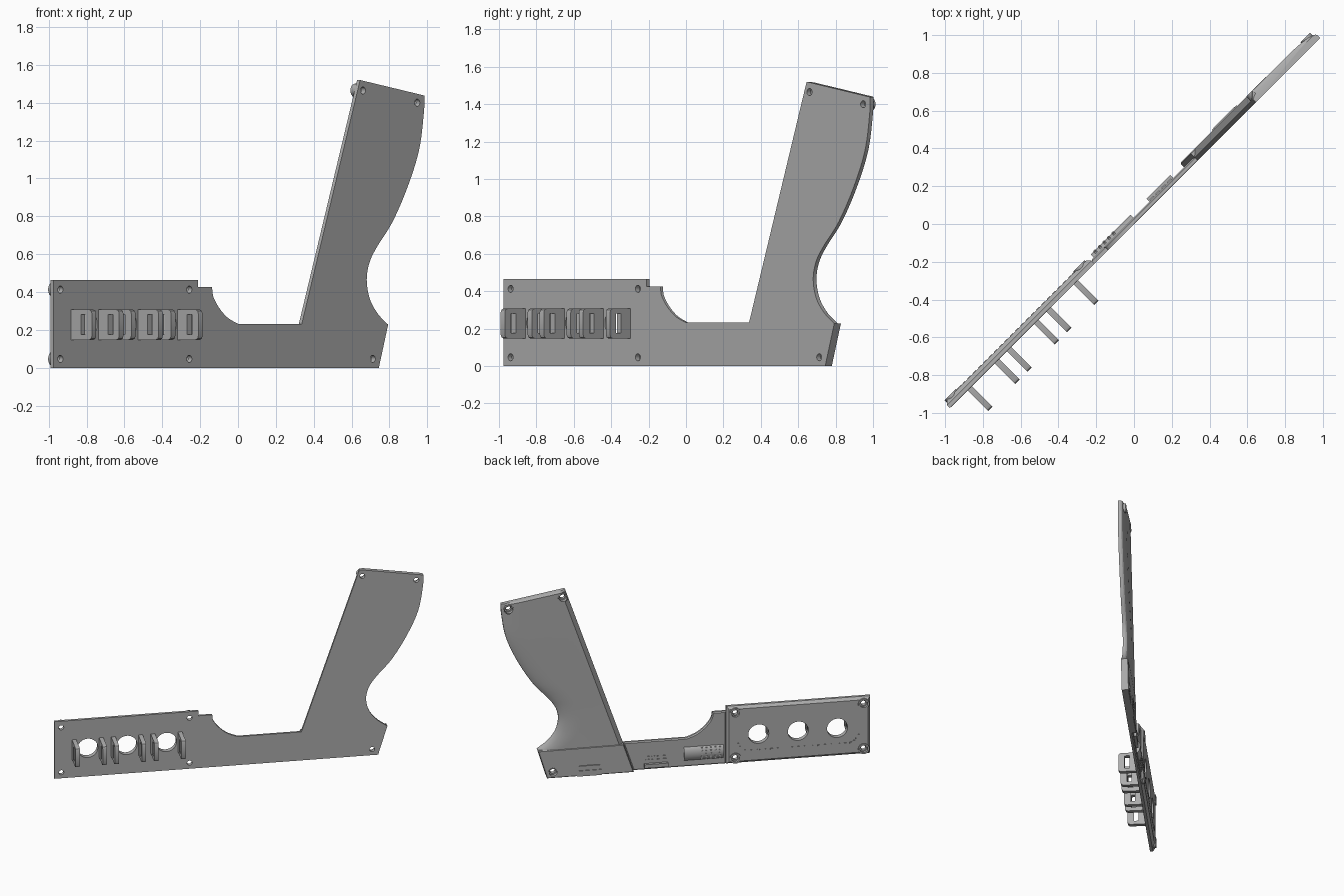
import bpy, bmesh, math
from mathutils import Vector, Matrix

old = bpy.data.objects.get("Cube")
if old:
    bpy.data.objects.remove(old)

R2 = math.sqrt(2)
WALL = 0.022

grey = bpy.data.materials.new("plain_grey")
grey.use_nodes = True
COL = (0.42, 0.42, 0.42, 1)
grey.diffuse_color = COL
grey.node_tree.nodes["Principled BSDF"].inputs["Base Color"].default_value = COL


def finish(bm, name):
    """Turn a bmesh into an object standing on the diagonal plane."""
    bmesh.ops.recalc_face_normals(bm, faces=bm.faces[:])
    me = bpy.data.meshes.new(name)
    bm.to_mesh(me)
    bm.free()
    me.materials.append(grey)
    ob = bpy.data.objects.new(name, me)
    bpy.context.collection.objects.link(ob)
    ob.rotation_euler.z = math.pi / 4
    return ob


def slab(name, outline, wall, chamfer=0.0, y0=0.0):
    """Extrude a side outline backwards, with an optional chamfered rim."""
    bm = bmesh.new()
    face = bm.faces.new([bm.verts.new((s * R2, y0, z)) for s, z in outline])
    res = bmesh.ops.extrude_face_region(bm, geom=[face], use_keep_orig=True)
    verts = [g for g in res["geom"] if isinstance(g, bmesh.types.BMVert)]
    top = [g for g in res["geom"] if isinstance(g, bmesh.types.BMFace)][0]
    bmesh.ops.translate(bm, verts=verts, vec=(0, wall, 0))
    bmesh.ops.recalc_face_normals(bm, faces=bm.faces[:])
    if chamfer:
        bmesh.ops.inset_region(bm, faces=[top], thickness=chamfer, use_even_offset=True)
        for v in top.verts:
            v.co.y += chamfer
    return finish(bm, name)


def add_box(bm, s, y, z):
    """Box from (min, max) ranges."""
    size = ((s[1] - s[0]) * R2, y[1] - y[0], z[1] - z[0])
    mid = (sum(s) / 2 * R2, sum(y) / 2, sum(z) / 2)
    bmesh.ops.create_cube(bm, size=1, matrix=Matrix.Translation(mid) @ Matrix.Diagonal((*size, 1)))


def add_pin(bm, s, z, r, y0, y1, seg=24):
    """Round pin pointing backwards."""
    m = Matrix.Translation((s * R2, (y0 + y1) / 2, z)) @ Matrix.Rotation(math.pi / 2, 4, "X")
    bmesh.ops.create_cone(bm, cap_ends=True, segments=seg, radius1=r, radius2=r, depth=y1 - y0, matrix=m)


def spline(pts, n=6):
    """Smooth curve through the points."""
    p = [Vector(q) for q in [pts[0], *pts, pts[-1]]]
    out = []
    for a, b, c, d in zip(p, p[1:], p[2:], p[3:]):
        for i in range(n):
            t = i / n
            out.append(0.5 * (2 * b + (c - a) * t + (2 * a - 5 * b + 4 * c - d) * t ** 2
                              + (3 * b - a - 3 * c + d) * t ** 3))
    return out + [p[-1]]


# Front panel, bridge and base block
panel = slab("front_panel", [(-0.975, 0), (-0.21, 0), (-0.21, 0.465), (-0.975, 0.465)], WALL, 0.02)
scoop = spline([(-0.137, 0.426), (-0.13, 0.375), (-0.1, 0.317), (-0.055, 0.265), (0, 0.232)])
bridge = slab("bridge", [(-0.21, 0), (0.283, 0), (0.337, 0.232), *[tuple(p) for p in scoop[::-1]],
                         (-0.21, 0.426)], 0.018, 0.008)
block = slab("grip_base", [(0.283, 0), (0.744, 0), (0.793, 0.228), (0.337, 0.232)], 0.05, 0.005)

# Grip: rows from the straight front edge to the curved rear edge
rear = spline([(0.793, 0.228), (0.738, 0.286), (0.696, 0.365), (0.68, 0.465), (0.696, 0.56),
               (0.738, 0.645), (0.817, 0.772), (0.897, 0.958), (0.957, 1.153), (0.982, 1.35),
               (0.985, 1.438)])
low, high = Vector((0.337, 0.232)), Vector((0.645, 1.52))
bm = bmesh.new()
rows = []
for i, r in enumerate(rear):
    f = low.lerp(high, (r.y - rear[0].y) / (rear[-1].y - rear[0].y))
    d = (r - f).normalized()
    sect = [(f, 0), (f, WALL), (f + d * 0.024, 0.055)]
    for k in range(6, -1, -1):
        a = k / 6 * math.pi / 2
        sect.append((r - d * 0.12 * (1 - math.cos(a)), WALL + 0.033 * math.sin(a)))
    sect.append((r, 0))
    cap = 0.035 if i == len(rear) - 1 else 1
    rows.append([bm.verts.new((p.x * R2, min(y, cap), p.y)) for p, y in sect])
for a, b in zip(rows, rows[1:]):
    for j in range(len(a)):
        k = (j + 1) % len(a)
        bm.faces.new((a[j], a[k], b[k], b[j]))
bm.faces.new(rows[0])
bm.faces.new(rows[-1])
grip = finish(bm, "grip")

# Screw bosses
panel_screws = [(s, z) for s in (-0.938, -0.257) for z in (0.047, 0.413)]
grip_screws = [(0.712, 0.047), (0.66, 1.465), (0.947, 1.4)]
bm = bmesh.new()
for s, z in panel_screws:
    add_pin(bm, s, z, 0.042, 0.01, 0.05)
for s, z in grip_screws:
    add_pin(bm, s, z, 0.036, 0.01, 0.058)
bosses = finish(bm, "screw_bosses")

# Slotted tabs either side of each round opening
openings = (-0.798, -0.59, -0.38)
bm = bmesh.new()
for c in openings:
    for side in (-1, 1):
        x = (c + side * 0.072) * R2
        prof = [(0.004, 0.148), (-0.135, 0.148), (-0.149, 0.154), (-0.155, 0.168)]
        prof += [(y, 0.455 - z) for y, z in prof[::-1]]
        f = bm.faces.new([bm.verts.new((x - 0.016, y, z)) for y, z in prof])
        ext = bmesh.ops.extrude_face_region(bm, geom=[f], use_keep_orig=True)
        bmesh.ops.translate(bm, vec=(0.032, 0, 0),
                            verts=[g for g in ext["geom"] if isinstance(g, bmesh.types.BMVert)])
tabs = finish(bm, "slotted_tabs")

# Cutters: through holes, screw recesses and tab slots
bm = bmesh.new()
for s, z in panel_screws + grip_screws:
    add_pin(bm, s, z, 0.019, -0.02, 0.1)
for c in openings:
    add_pin(bm, c, 0.23, 0.077, -0.02, 0.1, 40)
holes = finish(bm, "hole_cutter")
bm = bmesh.new()
for s, z in panel_screws + grip_screws:
    add_pin(bm, s, z, 0.029, 0.03, 0.1)
recesses = finish(bm, "recess_cutter")
bm = bmesh.new()
add_box(bm, (-0.93, -0.25), (-0.108, -0.072), (0.177, 0.282))
slots = finish(bm, "slot_cutter")

jobs = [(o, (holes, recesses)) for o in (panel, block, grip, bosses)] + [(tabs, (slots,))]
for ob, cutters in jobs:
    for cutter in cutters:
        mod = ob.modifiers.new("cut", "BOOLEAN")
        mod.operation, mod.object, mod.solver = "DIFFERENCE", cutter, "EXACT"
bpy.context.view_layer.update()
deps = bpy.context.evaluated_depsgraph_get()
baked = [(ob, bpy.data.meshes.new_from_object(ob.evaluated_get(deps))) for ob, _ in jobs]
for ob, me in baked:
    ob.modifiers.clear()
    ob.data = me
for cutter in (holes, recesses, slots):
    bpy.data.objects.remove(cutter)

# Half-round barrel with raised grip studs on the bridge
bm = bmesh.new()
ends = []
for s in (-0.195, 0.015):
    ends.append([bm.verts.new((s * R2, 0.01 + 0.038 * math.sin(a), 0.105 + 0.06 * math.cos(a)))
                 for a in [k / 16 * math.pi for k in range(17)]])
for j in range(17):
    k = (j + 1) % 17
    bm.faces.new((ends[0][j], ends[0][k], ends[1][k], ends[1][j]))
for e in ends:
    bm.faces.new(e)
barrel = finish(bm, "half_round_barrel")
bm = bmesh.new()
for i in range(5):
    for a in (0.8, 1.2, 1.6, 2.0, 2.4):
        y, z, s = 0.01 + 0.038 * math.sin(a), 0.105 + 0.06 * math.cos(a), -0.18 + i * 0.024
        add_box(bm, (s, s + 0.01), (y - 0.005, y + 0.003), (z - 0.005, z + 0.005))
finish(bm, "barrel_studs")

# Small catches and ribs along the lower edge
bm = bmesh.new()
add_box(bm, (0.1, 0.225), (0.02, 0.048), (0.02, 0.05))
for z in (0.075, 0.1):
    for i in range(4):
        add_box(bm, (0.105 + i * 0.031, 0.125 + i * 0.031), (0.02, 0.032), (z, z + 0.008))
add_box(bm, (0.455, 0.585), (0.05, 0.06), (0.0, 0.045))
add_box(bm, (0.465, 0.575), (0.05, 0.063), (0.06, 0.085))
finish(bm, "edge_catches")

# Dashed trim line below the openings
bm = bmesh.new()
for i in range(19):
    s = -0.85 + i * 0.028
    add_box(bm, (s, s + 0.016), (0.038, 0.045), (0.098, 0.106))
for side in (-1, 1):
    for i in range(4):
        a = (i + 0.5) / 4 * math.pi / 2
        s, z = -0.59 + side * (0.27 + 0.05 * math.sin(a)), 0.175 - 0.072 * math.cos(a)
        add_box(bm, (s - 0.006, s + 0.006), (0.038, 0.045), (z - 0.006, z + 0.006))
finish(bm, "dashed_trim")

# Smooth the rounded parts, keeping edges sharp
bpy.ops.object.select_all(action="DESELECT")
for ob in (panel, bridge, block, grip, bosses, tabs, barrel):
    ob.select_set(True)
bpy.context.view_layer.objects.active = grip
bpy.ops.object.shade_smooth_by_angle(angle=math.radians(25))
